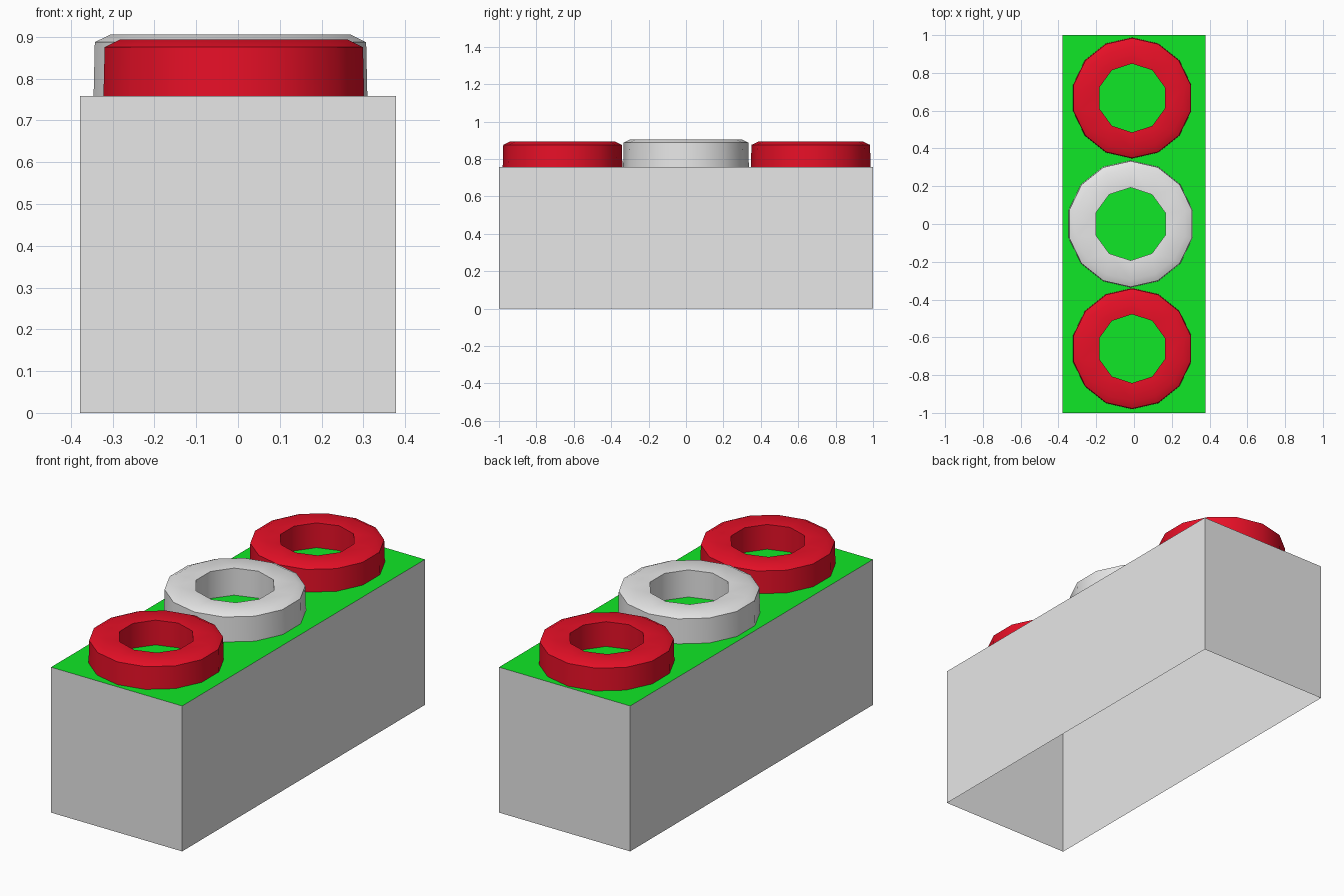
import bpy
import bmesh
import math

cube = bpy.data.objects.get("Cube")
if cube:
    bpy.data.objects.remove(cube, do_unlink=True)


def material(name, colour):
    m = bpy.data.materials.new(name)
    m.use_nodes = True
    m.diffuse_color = (*colour, 1)
    m.node_tree.nodes["Principled BSDF"].inputs["Base Color"].default_value = (*colour, 1)
    return m


GREY = material("light grey", (0.8, 0.8, 0.8))
GREEN = material("bright green", (0.005, 0.8, 0.02))
RED = material("deep red", (0.8, 0.005, 0.02))

HALF_WIDTH, HALF_LENGTH, TOP = 0.378, 1.0, 0.758


def add_object(name, bm, materials):
    bmesh.ops.recalc_face_normals(bm, faces=bm.faces)
    mesh = bpy.data.meshes.new(name)
    bm.to_mesh(mesh)
    bm.free()
    for m in materials:
        mesh.materials.append(m)
    obj = bpy.data.objects.new(name, mesh)
    bpy.context.collection.objects.link(obj)
    return obj


# Box with an open underside and a green lid
bm = bmesh.new()
bmesh.ops.create_cube(bm, size=1)
for v in bm.verts:
    v.co = (v.co.x * 2 * HALF_WIDTH, v.co.y * 2 * HALF_LENGTH, (v.co.z + 0.5) * TOP)
bm.normal_update()
for f in bm.faces:
    f.material_index = 1 if f.normal.z > 0.5 else 0
bmesh.ops.delete(bm, geom=[f for f in bm.faces if f.normal.z < -0.5], context="FACES_ONLY")
add_object("box", bm, [GREY, GREEN])


def loop(bm, radius, z, sides):
    step = 2 * math.pi / sides
    return [bm.verts.new((radius * math.cos(math.pi / 2 + i * step),
                          radius * math.sin(math.pi / 2 + i * step), z))
            for i in range(sides)]


def bridge(bm, a, b):
    """Join two loops, whose side counts may differ, walking round both by angle."""
    na, nb = len(a), len(b)
    if na == nb:
        for i in range(na):
            j = (i + 1) % na
            bm.faces.new((a[i], a[j], b[j], b[i]))
        return
    i = j = 0
    while i < na or j < nb:
        if j == nb or (i < na and (i + 1) / na <= (j + 1) / nb):
            bm.faces.new((a[i % na], a[(i + 1) % na], b[j % nb]))
            i += 1
        else:
            bm.faces.new((a[i % na], b[(j + 1) % nb], b[j % nb]))
            j += 1


def ring(name, x, y, outer, inner, height, mat):
    bm = bmesh.new()
    loops = [loop(bm, outer, TOP, 14),
             loop(bm, outer - 0.003, TOP + height - 0.018, 14),
             loop(bm, outer - 0.04, TOP + height, 14),
             loop(bm, inner, TOP + height - 0.006, 10),
             loop(bm, inner, TOP, 10)]
    for a, b in zip(loops, loops[1:]):
        bridge(bm, a, b)
    obj = add_object(name, bm, [mat])
    obj.location = (x, y, 0)
    bpy.ops.object.select_all(action="DESELECT")
    obj.select_set(True)
    bpy.context.view_layer.objects.active = obj
    bpy.ops.object.shade_smooth_by_angle(angle=math.radians(38))


# Three rings standing on the lid
ring("front_ring", -0.01, -0.66, 0.32, 0.182, 0.135, RED)
ring("middle_ring", -0.018, 0, 0.336, 0.193, 0.147, GREY)
ring("back_ring", -0.01, 0.667, 0.32, 0.182, 0.135, RED)
